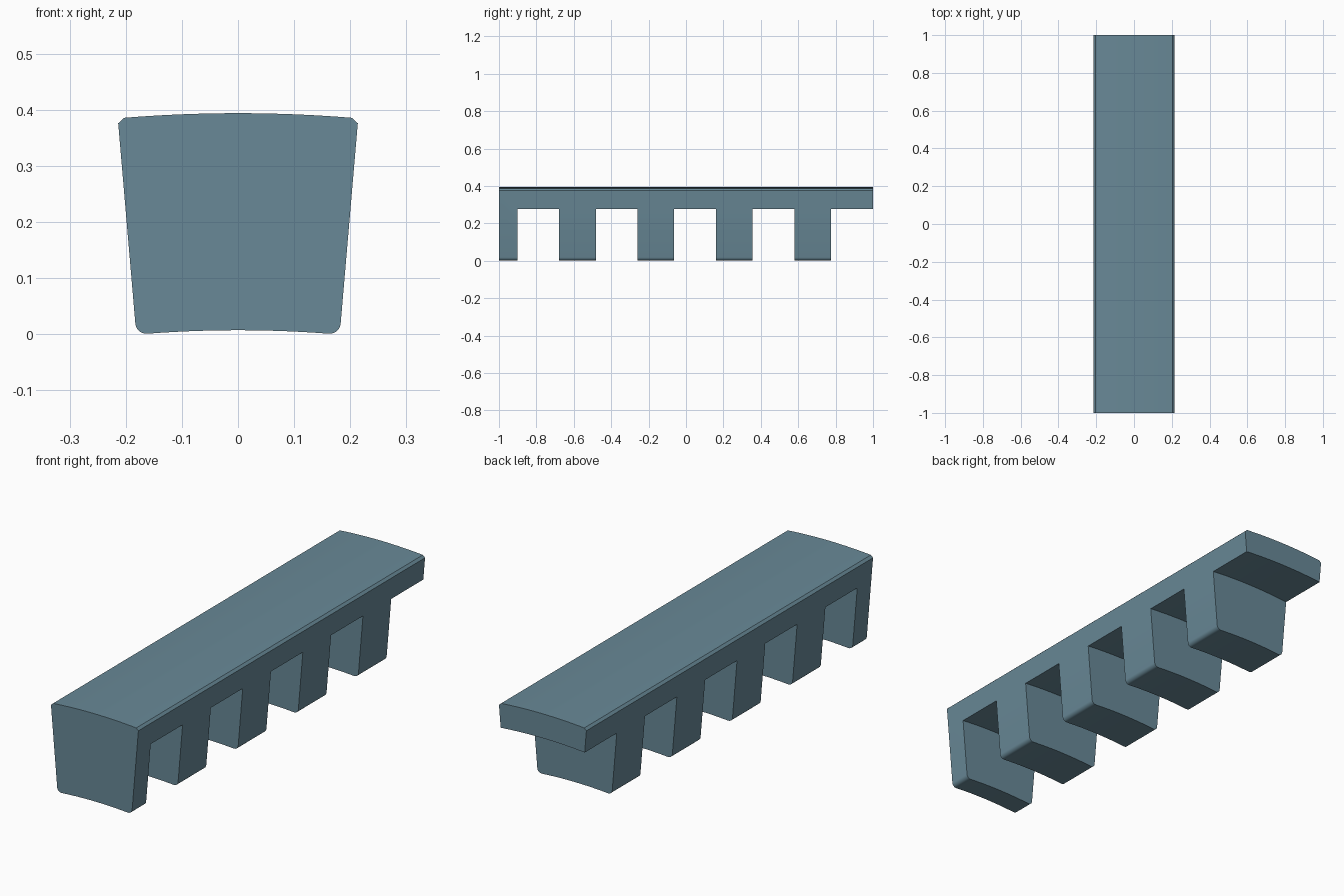
import bpy, bmesh, math

if "Cube" in bpy.data.objects:
    bpy.data.objects.remove(bpy.data.objects["Cube"])

CENTRE_Z = -2.1  # common centre of the curved top, bottom and slot ceilings


def arc(x0, x1, z_mid, n=16):
    """Points of a shallow arc crossing x = 0 at height z_mid."""
    r = z_mid - CENTRE_Z
    return [(x, CENTRE_Z + math.sqrt(r * r - x * x))
            for x in (x0 + (x1 - x0) * i / n for i in range(n + 1))]


def extrude(name, profile, y0, y1):
    """Solid made by sweeping an x-z profile from y0 to y1."""
    bm = bmesh.new()
    face = bm.faces.new([bm.verts.new((x, y0, z)) for x, z in profile])
    ext = bmesh.ops.extrude_face_region(bm, geom=[face])["geom"]
    bmesh.ops.translate(bm, vec=(0, y1 - y0, 0),
                        verts=[v for v in ext if isinstance(v, bmesh.types.BMVert)])
    bmesh.ops.recalc_face_normals(bm, faces=bm.faces)
    me = bpy.data.meshes.new(name)
    bm.to_mesh(me)
    bm.free()
    ob = bpy.data.objects.new(name, me)
    bpy.context.collection.objects.link(ob)
    return ob


# Rack bar: tapered section with chamfered top and rounded bottom corners
r, cx, cz = 0.0195, 0.1635, 0.0205
fillet = [(cx + r * math.cos(math.radians(a)), cz + r * math.sin(math.radians(a)))
          for a in (-5, -22, -39, -56, -73, -94)]
right = [(0.2135, 0.376)] + fillet
left = [(-x, z) for x, z in reversed(right)]
profile = arc(-0.203, 0.203, 0.394) + right + arc(0.155, -0.155, 0.0072) + left
rack = extrude("toothed_bar", profile, -1, 1)

steel = bpy.data.materials.new("blue_grey")
steel.diffuse_color = (0.14, 0.25, 0.31, 1)
steel.use_nodes = True
steel.node_tree.nodes["Principled BSDF"].inputs["Base Color"].default_value = steel.diffuse_color
rack.data.materials.append(steel)

# Slots between the teeth; the last one runs out through the back end
bpy.context.view_layer.objects.active = rack
rack.select_set(True)
for i in range(5):
    start = -0.902 + 0.4195 * i
    end = 1.1 if i == 4 else start + 0.2225
    cutter = extrude("slot_cutter", arc(-0.3, 0.3, 0.2865, 24) + [(0.3, -0.1), (-0.3, -0.1)],
                     start, end)
    cutter.hide_render = True
    mod = rack.modifiers.new("slot", 'BOOLEAN')
    mod.operation = 'DIFFERENCE'
    mod.solver = 'EXACT'
    mod.object = cutter
    bpy.ops.object.modifier_apply(modifier=mod.name)
    bpy.data.objects.remove(cutter)

bpy.ops.object.shade_smooth_by_angle(angle=math.radians(30))
